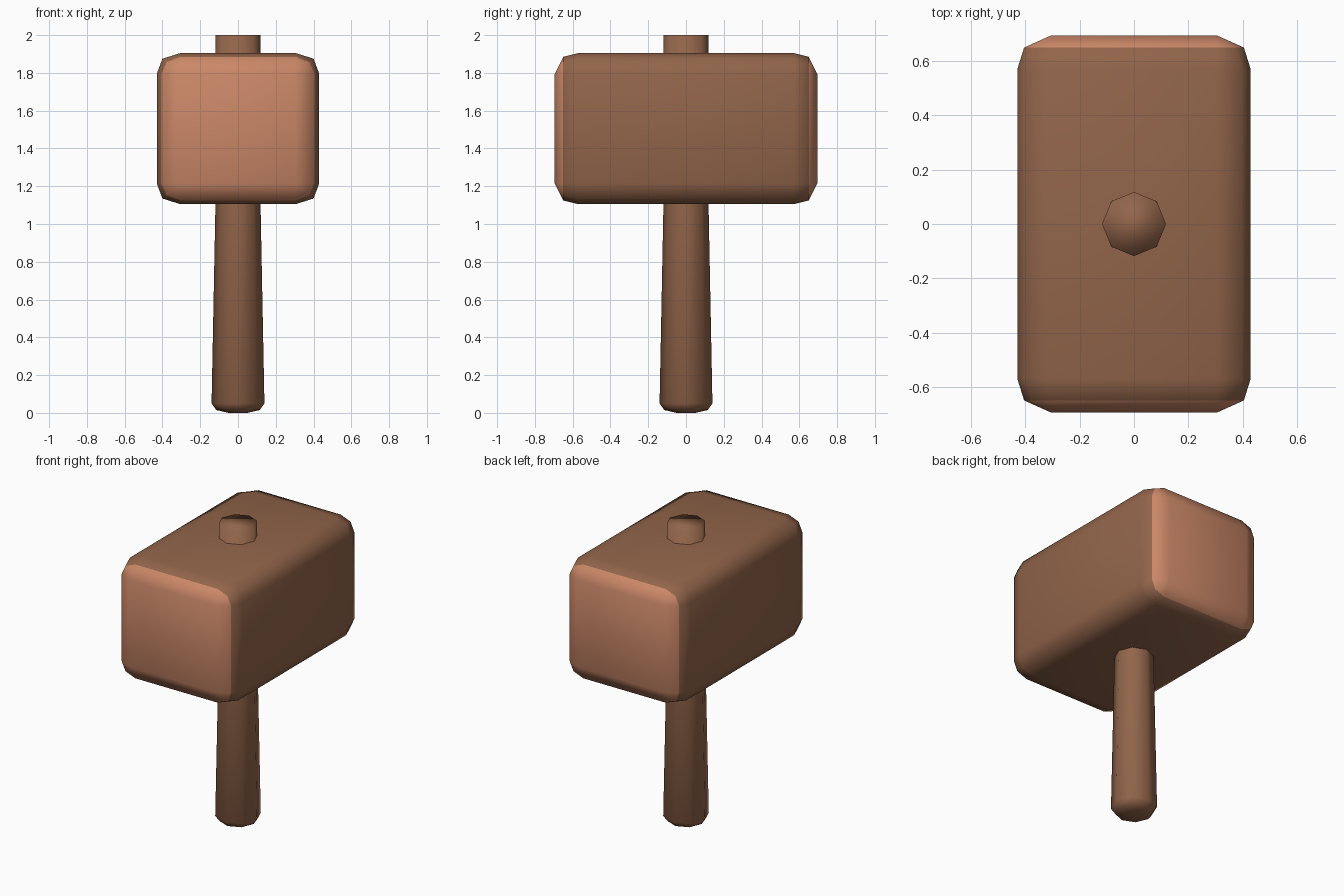
import bpy, bmesh, math

if "Cube" in bpy.data.objects:
    bpy.data.objects.remove(bpy.data.objects["Cube"])


def material(name, color):
    m = bpy.data.materials.new(name)
    m.diffuse_color = (*color, 1)
    m.use_nodes = True
    m.node_tree.nodes["Principled BSDF"].inputs["Base Color"].default_value = m.diffuse_color
    return m


def loft(name, rings, mats):
    """Skin a list of equal-length point rings and cap both ends."""
    bm = bmesh.new()
    loops = [[bm.verts.new(p) for p in ring] for ring in rings]
    n = len(loops[0])
    for a, b in zip(loops, loops[1:]):
        for i in range(n):
            j = (i + 1) % n
            bm.faces.new((a[i], a[j], b[j], b[i]))
    bm.faces.new(loops[0][::-1])
    bm.faces.new(loops[-1])
    bmesh.ops.remove_doubles(bm, verts=bm.verts, dist=0.0005)
    bmesh.ops.recalc_face_normals(bm, faces=bm.faces)
    for f in bm.faces:
        f.smooth = True
    me = bpy.data.meshes.new(name)
    bm.to_mesh(me)
    bm.free()
    for m in mats:
        me.materials.append(m)
    ob = bpy.data.objects.new(name, me)
    bpy.context.collection.objects.link(ob)
    return ob


wood = material("dark_wood", (0.287, 0.130, 0.069))
face_wood = material("light_wood", (0.597, 0.246, 0.138))

# Hammer head: rounded rectangles stacked along y, shrinking at the ends
MID_Z = 1.505


def head_ring(y, hx, hz, mx, mz, ix=0.305, iz=0.29):
    quarter = [(hx, iz), (mx, mz), (ix, hz)]
    pts = quarter + [(-x, z) for x, z in reversed(quarter)]
    pts += [(-x, -z) for x, z in pts]
    return [(x, y, MID_Z + z) for x, z in pts]


half = [(0.57, 0.43, 0.40, 0.40, 0.37),
        (0.65, 0.405, 0.38, 0.377, 0.352),
        (0.695, 0.305, 0.29, 0.305, 0.29)]
sections = [(-h[0], *h[1:]) for h in reversed(half)] + half
head = loft("head", [head_ring(*s) for s in sections], [wood, face_wood])

# Striking faces get the lighter colour
for p in head.data.polygons:
    if abs(p.center.y) > 0.652:
        p.material_index = 1

# Eight-sided tapered handle with a rounded butt, passing through the head
profile = [(0.05, 0.0), (0.115, 0.015), (0.14, 0.05), (0.119, 1.12), (0.118, 2.0)]
loft("handle",
     [[(r * math.cos(i * math.pi / 4), r * math.sin(i * math.pi / 4), z)
       for i in range(8)] for r, z in profile],
     [wood])
